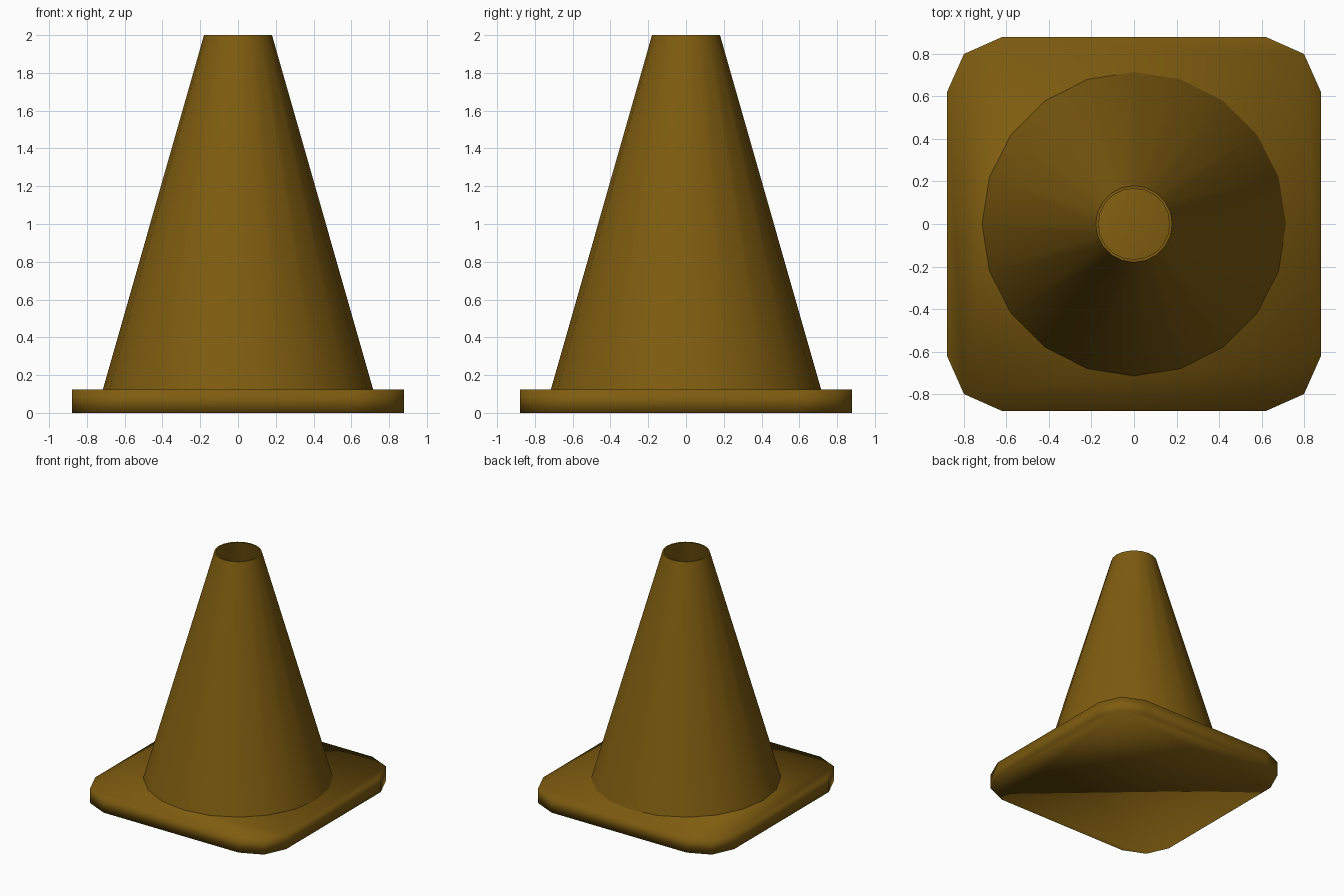
import bpy, bmesh, math

if "Cube" in bpy.data.objects:
    bpy.data.objects.remove(bpy.data.objects["Cube"])

orange = bpy.data.materials.new("cone_plastic")
orange.diffuse_color = (0.21, 0.107, 0.005, 1)
orange.use_nodes = True
orange.node_tree.nodes["Principled BSDF"].inputs["Base Color"].default_value = orange.diffuse_color


def make_object(name, bm, smooth_angle=None):
    bmesh.ops.recalc_face_normals(bm, faces=bm.faces)
    mesh = bpy.data.meshes.new(name)
    bm.to_mesh(mesh)
    bm.free()
    mesh.materials.append(orange)
    mesh.shade_smooth()
    obj = bpy.data.objects.new(name, mesh)
    bpy.context.collection.objects.link(obj)
    if smooth_angle is not None:
        bpy.context.view_layer.objects.active = obj
        obj.select_set(True)
        bpy.ops.object.shade_smooth_by_angle(angle=smooth_angle)
        obj.select_set(False)
    return obj


# Square base plate with rounded corners: one corner turned four times
BASE_TOP = 0.125
corner = [(0.88, 0.62), (0.80, 0.80), (0.62, 0.88)]
bm = bmesh.new()
outline = []
for turn in range(4):
    a = turn * math.pi / 2
    c, s = math.cos(a), math.sin(a)
    outline += [bm.verts.new((x * c - y * s, x * s + y * c, 0)) for x, y in corner]
bottom = bm.faces.new(outline)
ext = bmesh.ops.extrude_face_region(bm, geom=[bottom], use_keep_orig=True)
bmesh.ops.translate(bm, vec=(0, 0, BASE_TOP),
                    verts=[v for v in ext["geom"] if isinstance(v, bmesh.types.BMVert)])
make_object("base_plate", bm)

# Hollow 20-sided cone body: outer wall, thin rim, inner wall
SIDES = 20
profile = [(0.715, BASE_TOP), (0.18, 2.0), (0.167, 2.0), (0.70, BASE_TOP)]
bm = bmesh.new()
rings = []
for r, z in profile:
    rings.append([bm.verts.new((r * math.cos(math.tau * i / SIDES),
                                r * math.sin(math.tau * i / SIDES), z))
                  for i in range(SIDES)])
for lower, upper in zip(rings, rings[1:] + rings[:1]):
    for i in range(SIDES):
        j = (i + 1) % SIDES
        bm.faces.new((lower[i], lower[j], upper[j], upper[i]))
make_object("cone_body", bm, math.radians(40))
